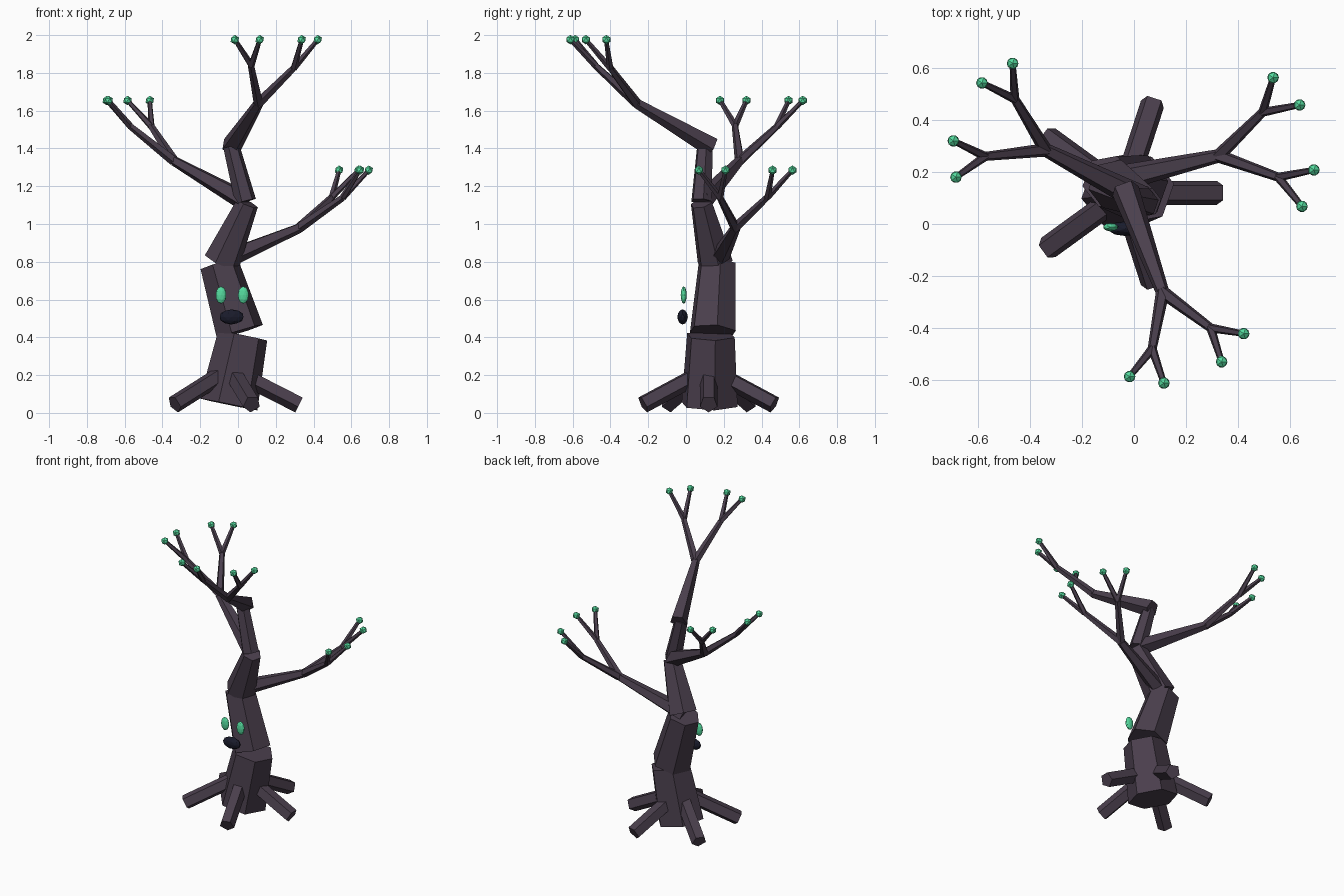
import bpy, bmesh, math
from mathutils import Vector, Matrix

if "Cube" in bpy.data.objects:
    bpy.data.objects.remove(bpy.data.objects["Cube"])


def material(name, rgb):
    m = bpy.data.materials.new(name)
    m.diffuse_color = (*rgb, 1)
    m.use_nodes = True
    m.node_tree.nodes["Principled BSDF"].inputs["Base Color"].default_value = m.diffuse_color
    return m


BARK = material("dark bark", (0.068, 0.049, 0.073))
GLOW = material("glowing green", (0.09, 0.70, 0.34))
DARK = material("mouth black", (0.010, 0.011, 0.024))


def finish(bm, name, mat):
    bmesh.ops.recalc_face_normals(bm, faces=bm.faces)
    me = bpy.data.meshes.new(name)
    bm.to_mesh(me)
    bm.free()
    me.materials.append(mat)
    ob = bpy.data.objects.new(name, me)
    bpy.context.collection.objects.link(ob)
    return ob


def limb(bm, a, b, r0, r1, sides, upright=False, turn=0):
    """Tapered prism from a to b, with one corner at local -y plus a turn."""
    a, b = Vector(a), Vector(b)
    d = b - a
    q = Vector((0, 0, 1)).rotation_difference(d) if upright else d.to_track_quat('Z', 'Y')
    rings = []
    for p, r in ((a, r0), (b, r1)):
        rings.append([bm.verts.new(p + q @ Vector((r * math.sin(t), -r * math.cos(t), 0)))
                      for t in (turn + 2 * math.pi * i / sides for i in range(sides))])
    lo, hi = rings
    for i in range(sides):
        j = (i + 1) % sides
        bm.faces.new((lo[i], lo[j], hi[j], hi[i]))
    bm.faces.new(lo[::-1])
    bm.faces.new(hi)


def ball(bm, centre, size, detail):
    m = Matrix.Translation(centre) @ Matrix.Diagonal((*size, 1))
    bmesh.ops.create_icosphere(bm, subdivisions=detail, radius=1, matrix=m)


# Crooked trunk: four six-sided segments
trunk = [
    ((-0.05, 0.125, 0.045), (0.025, 0.132, 0.41), 0.158, 0.134),
    ((0.01, 0.142, 0.43), (-0.10, 0.164, 0.79), 0.129, 0.104),
    ((-0.085, 0.155, 0.80), (0.05, 0.082, 1.11), 0.099, 0.060),
    ((0.04, 0.082, 1.12), (-0.035, 0.10, 1.41), 0.057, 0.044),
]
for i, (a, b, r0, r1) in enumerate(trunk):
    bm = bmesh.new()
    limb(bm, a, b, r0, r1, 6, True, math.radians(-20))
    finish(bm, f"trunk_segment_{i + 1}", BARK)

# Five roots spread evenly around the base
for i in range(5):
    t = math.radians(72 * i)
    c, s = math.cos(t), math.sin(t)
    bm = bmesh.new()
    limb(bm, (-0.04 + 0.03 * c, 0.12 + 0.03 * s, 0.217),
         (-0.04 + 0.365 * c, 0.12 + 0.365 * s, 0.046), 0.0485, 0.0485, 5)
    finish(bm, f"root_{i + 1}", BARK)

# Branches: start, fork, then two arms, each with two twig tips
branches = {
    "top": ((-0.035, 0.135, 1.41), (0.11, -0.262, 1.64), 1.976, [
        ((0.07, -0.48, 1.84), [(-0.017, -0.587), (0.115, -0.612)]),
        ((0.295, -0.40, 1.825), [(0.337, -0.53), (0.422, -0.422)])]),
    "left": ((0.04, 0.09, 1.12), (-0.34, 0.285, 1.335), 1.654, [
        ((-0.572, 0.26, 1.52), [(-0.695, 0.32), (-0.685, 0.18)]),
        ((-0.458, 0.48, 1.515), [(-0.585, 0.543), (-0.467, 0.618)])]),
    "right": ((-0.10, 0.165, 0.80), (0.325, 0.262, 0.98), 1.285, [
        ((0.495, 0.43, 1.14), [(0.535, 0.563), (0.637, 0.458)]),
        ((0.555, 0.18, 1.14), [(0.692, 0.208), (0.646, 0.068)])]),
}
for name, (start, fork, tip_z, arms) in branches.items():
    wood, buds = bmesh.new(), bmesh.new()
    limb(wood, start, fork, 0.056, 0.027, 5)
    for elbow, tips in arms:
        limb(wood, fork, elbow, 0.027, 0.018, 5)
        for x, y in tips:
            limb(wood, elbow, (x, y, tip_z), 0.018, 0.012, 5)
            ball(buds, (x, y, tip_z), (0.025,) * 3, 1)
    finish(wood, f"{name}_branch", BARK)
    finish(buds, f"{name}_buds", GLOW)

# Face: two glowing eyes and a dark mouth
for side, x in (("left", -0.09), ("right", 0.028)):
    bm = bmesh.new()
    ball(bm, (x, -0.012, 0.624), (0.029, 0.016, 0.046), 2)
    finish(bm, f"{side}_eye", GLOW)
bm = bmesh.new()
ball(bm, (-0.034, -0.018, 0.508), (0.066, 0.028, 0.040), 2)
finish(bm, "mouth", DARK)
